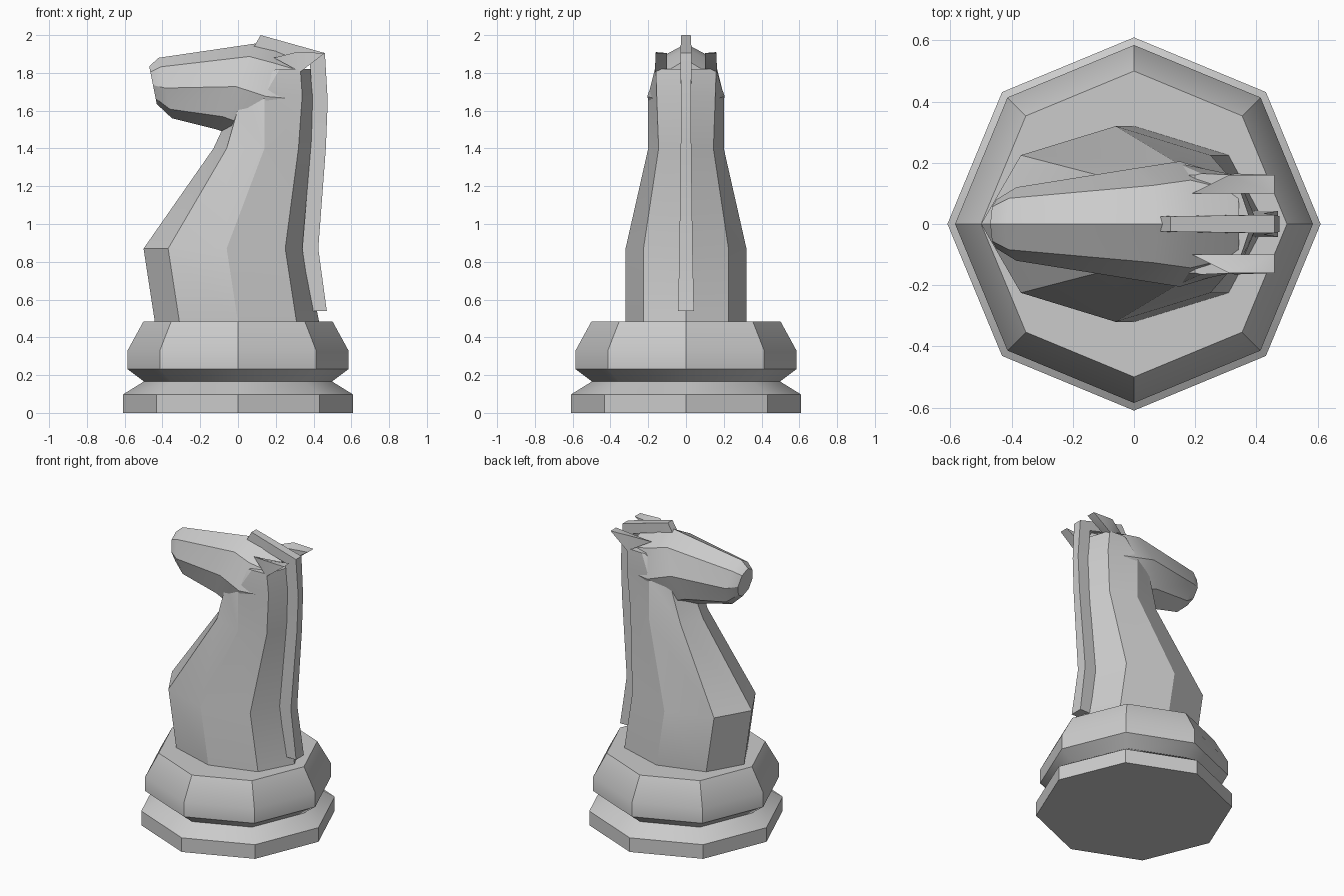
import bpy
import bmesh
import math

cube = bpy.data.objects.get("Cube")
if cube:
    bpy.data.objects.remove(cube)

grey = bpy.data.materials.new("light_grey")
grey.use_nodes = True
COLOUR = (0.6, 0.6, 0.6, 1)
grey.diffuse_color = COLOUR
grey.node_tree.nodes["Principled BSDF"].inputs["Base Color"].default_value = COLOUR


def finish(name, bm):
    """Turn a bmesh into a shaded object."""
    bmesh.ops.recalc_face_normals(bm, faces=bm.faces)
    mesh = bpy.data.meshes.new(name)
    bm.to_mesh(mesh)
    bm.free()
    mesh.materials.append(grey)
    obj = bpy.data.objects.new(name, mesh)
    bpy.context.collection.objects.link(obj)
    bpy.ops.object.select_all(action="DESELECT")
    obj.select_set(True)
    bpy.context.view_layer.objects.active = obj
    bpy.ops.object.shade_smooth_by_angle(angle=math.radians(30))
    return obj


def loft(name, rings):
    """Skin closed rings of equal length and cap both ends."""
    bm = bmesh.new()
    loops = [[bm.verts.new(p) for p in ring] for ring in rings]
    for a, b in zip(loops, loops[1:]):
        for i in range(len(a)):
            bm.faces.new((a[i - 1], a[i], b[i], b[i - 1]))
    bm.faces.new(loops[0])
    bm.faces.new(loops[-1])
    return finish(name, bm)


def mirrored(half):
    """Close a half ring, whose ends lie on y = 0, by mirroring it."""
    return half + [(x, -y, z) for x, y, z in half[-2:0:-1]]


def octagon(radius, z):
    turns = [math.tau * i / 8 for i in range(8)]
    return [(radius * math.cos(t), radius * math.sin(t), z) for t in turns]


# Turned foot: flat plinth, groove and collar
loft("plinth", [octagon(r, z) for r, z in
                ((0.61, 0), (0.61, 0.097), (0.5, 0.165))])
loft("collar", [octagon(r, z) for r, z in
                ((0.49, 0.16), (0.585, 0.232), (0.585, 0.33), (0.5, 0.485))])

# Neck: height, shoulder half width, middle half width, x from chest to nape
NECK = (
    (0.48, 0.225, 0.32, (-0.44, -0.31, 0, 0.31, 0.43)),
    (0.87, 0.225, 0.32, (-0.5, -0.37, -0.06, 0.25, 0.35)),
    (1.4, 0.145, 0.2, (-0.13, -0.06, 0.14, 0.32, 0.4)),
    (1.68, 0.155, 0.2, (0, 0.02, 0.14, 0.34, 0.405)),
    (1.82, 0.16, 0.165, (0.2, 0.2, 0.22, 0.33, 0.385)),
)
loft("neck", [mirrored([(x, y, z) for x, y in zip(xs, (0, w, m, w, 0))])
              for z, w, m, xs in NECK])


# Head: top x and z, bottom x and z, half width, from muzzle to nape
def head_ring(xt, zt, xb, zb, w):
    shape = ((0, 0), (0.15, 0.7), (0.5, 1), (0.85, 0.7), (1, 0))
    return mirrored([(xt + (xb - xt) * t, w * s, zt + (zb - zt) * t)
                     for t, s in shape])


HEAD = (
    (-0.47, 1.835, -0.43, 1.635, 0.08),
    (-0.42, 1.88, -0.35, 1.56, 0.12),
    (0.09, 1.955, -0.11, 1.5, 0.18),
    (0.2, 1.93, 0.1, 1.42, 0.205),
    (0.345, 1.87, 0.32, 1.45, 0.15),
)
loft("head", [head_ring(*row) for row in HEAD])

# Mane: outer x and z, inner x and z, half width
MANE = (
    (0.12, 2, 0.085, 1.94, 0.025),
    (0.46, 1.905, 0.38, 1.86, 0.03),
    (0.475, 1.65, 0.395, 1.65, 0.026),
    (0.465, 1.4, 0.385, 1.4, 0.028),
    (0.425, 0.87, 0.34, 0.87, 0.035),
    (0.47, 0.54, 0.39, 0.54, 0.042),
)
loft("mane", [[(xo, -w, zo), (xo, w, zo), (xi, w, zi), (xi, -w, zi)]
              for xo, zo, xi, zi, w in MANE])

# Ears: swept-back wedges
EAR = ((0.19, 0.1, 1.88), (0.31, 0.16, 1.91), (0.46, 0.16, 1.905),
       (0.46, 0.1, 1.905), (0.33, 0.165, 1.805), (0.33, 0.1, 1.82))
for side, sign in (("left", -1), ("right", 1)):
    bm = bmesh.new()
    points = [bm.verts.new((x, sign * y, z)) for x, y, z in EAR]
    bmesh.ops.convex_hull(bm, input=points)
    finish(side + "_ear", bm)
